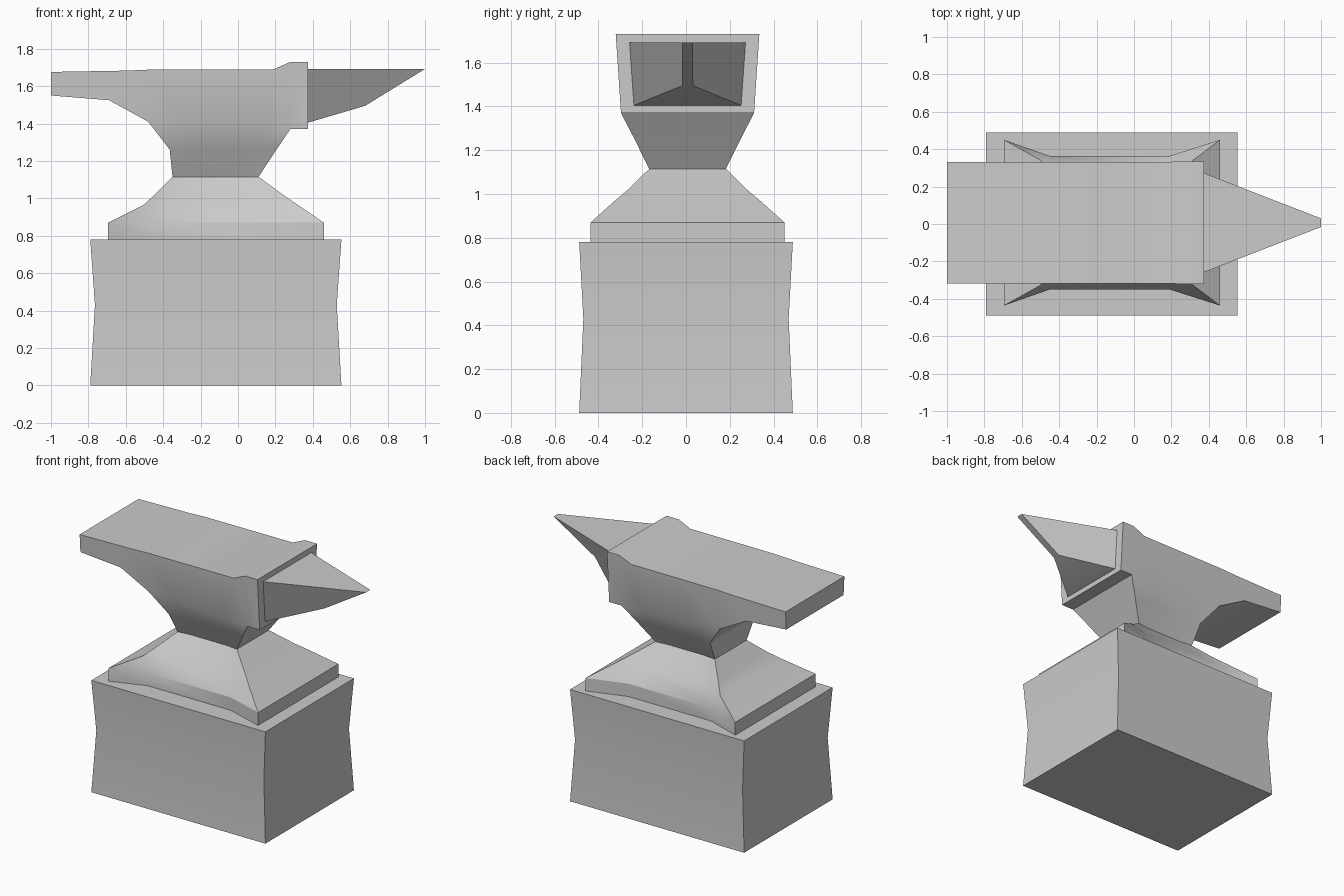
import bpy, bmesh, math

if "Cube" in bpy.data.objects:
    bpy.data.objects.remove(bpy.data.objects["Cube"])

CY = 0.007  # slight sideways offset of the iron from the block


def finish(bm, name, angle=30):
    bmesh.ops.remove_doubles(bm, verts=bm.verts, dist=0.0005)
    bmesh.ops.recalc_face_normals(bm, faces=bm.faces)
    me = bpy.data.meshes.new(name)
    bm.to_mesh(me)
    bm.free()
    ob = bpy.data.objects.new(name, me)
    bpy.context.collection.objects.link(ob)
    me.shade_smooth()
    me.set_sharp_from_angle(angle=math.radians(angle))
    return ob


def loft(bm, rings, cap_start=True, cap_end=True, skip=lambda ring, side: False):
    """Bridge consecutive closed rings of points."""
    vs = [[bm.verts.new(p) for p in r] for r in rings]
    n = len(vs[0])
    for i in range(len(vs) - 1):
        for j in range(n):
            if not skip(i, j):
                k = (j + 1) % n
                bm.faces.new((vs[i][j], vs[i][k], vs[i + 1][k], vs[i + 1][j]))
    if cap_start:
        bm.faces.new(vs[0])
    if cap_end:
        bm.faces.new(vs[-1])


# Pinched wooden block
bm = bmesh.new()
rows = [(0, -0.79, 0.553, 0.488), (0.43, -0.765, 0.528, 0.469), (0.78, -0.79, 0.553, 0.488)]
loft(bm, [[(a, -h, z), (b, -h, z), (b, h, z), (a, h, z)] for z, a, b, h in rows])
finish(bm, "wooden_block")


# Half width of the upper iron at a given height
def half(z):
    return 0.304 + (z - 1.37) / 0.36 * 0.024


# Foot and waist: four columns per side, middle columns set inwards
# (z left, z right, x of four columns, corner half width, middle half width)
bm = bmesh.new()
rows = [
    (0.78, 0.78, (-0.695, -0.45, 0.19, 0.46), 0.443, 0.357),
    (0.87, 0.87, (-0.695, -0.45, 0.19, 0.46), 0.443, 0.357),
    (0.965, 0.965, (-0.505, -0.38, 0.13, 0.32), 0.337, 0.29),
    (1.02, 1.02, (-0.445, -0.34, 0.10, 0.24), 0.272, 0.24),
    (1.115, 1.115, (-0.35, -0.26, 0.02, 0.11), 0.175, 0.165),
    (1.26, 1.26, (-0.365, -0.26, 0.08, 0.205), 0.247, 0.24),
    (1.41, 1.37, (-0.48, -0.27, 0.12, 0.28), None, None),
]
rings = []
for zl, zr, xs, hc, hm in rows:
    side = []
    for i, x in enumerate(xs):
        z = zl + (zr - zl) * (x - xs[0]) / (xs[3] - xs[0])
        h = (hc if i in (0, 3) else hm) if hc else half(z)
        side.append((x, h, z))
    rings.append([(x, CY + h, z) for x, h, z in side]
                 + [(x, CY - h, z) for x, h, z in reversed(side)])
top = rings[-1]
loft(bm, rings, cap_end=False)

# Face, heel and raised collar: sections along x (x bottom, z bottom, x top, z top)
sections = [(-1, 1.55, -1, 1.676), (-0.69, 1.525, -0.6, 1.683)]
sections += [(top[i][0], top[i][2], xt, zt) for i, (xt, zt) in enumerate(
    [(-0.48, 1.688), (-0.2, 1.689), (0.19, 1.69), (0.28, 1.73)])]
sections += [(0.375, 1.37, 0.375, 1.73)]
rings = [[(xb, CY - half(zb), zb), (xb, CY + half(zb), zb),
          (xt, CY + half(zt), zt), (xt, CY - half(zt), zt)] for xb, zb, xt, zt in sections]
loft(bm, rings, skip=lambda i, j: j == 0 and 2 <= i <= 4)  # open where it joins the waist
finish(bm, "anvil_body")

# Horn: flat top, tapering sides, narrow keel that rises to the tip
bm = bmesh.new()
pairs = [(0.375, 0.265, 1.692), (0.375, 0.245, 1.405), (0.68, 0.024, 1.495), (1.0, 0.023, 1.692)]
left, right = [[bm.verts.new((x, CY + s * h, z)) for x, h, z in pairs] for s in (1, -1)]
for i in range(4):
    j = (i + 1) % 4
    bm.faces.new((left[i], left[j], right[j], right[i]))
bm.faces.new(left)
bm.faces.new(right)
finish(bm, "horn", 20)
